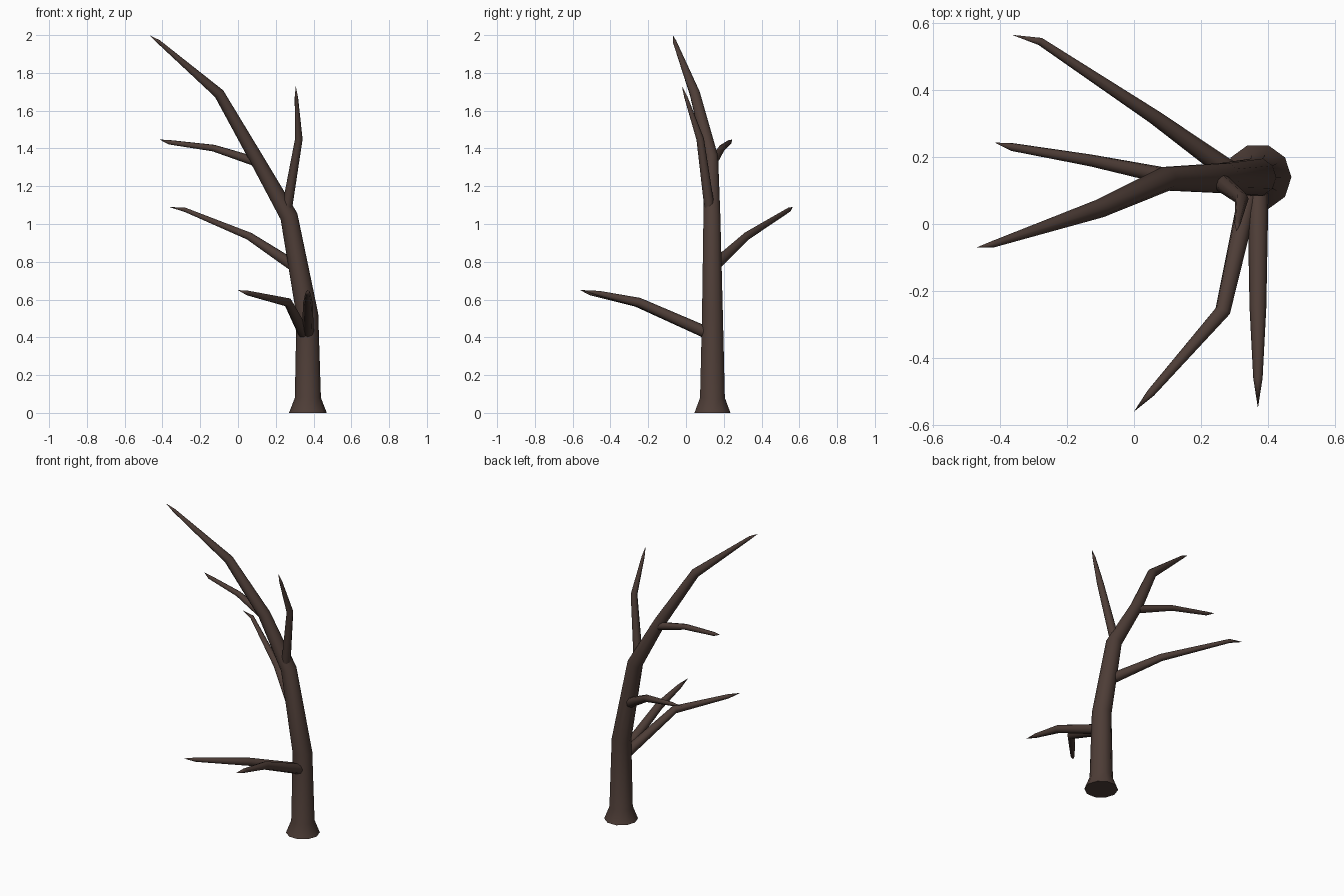
import bpy, bmesh, math
from mathutils import Vector

cube = bpy.data.objects.get("Cube")
if cube:
    bpy.data.objects.remove(cube, do_unlink=True)

bark = bpy.data.materials.new("dark_brown_bark")
bark.use_nodes = True
bark_colour = (0.076, 0.047, 0.038, 1)
bark.diffuse_color = bark_colour
bsdf = bark.node_tree.nodes["Principled BSDF"]
bsdf.inputs["Base Color"].default_value = bark_colour
bsdf.inputs["Roughness"].default_value = 0.9


def limb(name, path, sides):
    """Tapered tube along (x, y, z, radius) points; radius 0 makes a pointed tip."""
    points = [Vector(p[:3]) for p in path]
    steps = [(b - a).normalized() for a, b in zip(points, points[1:])]
    tangents = [steps[0]]
    tangents += [(a + b).normalized() for a, b in zip(steps, steps[1:])]
    tangents.append(steps[-1])

    bm = bmesh.new()
    up = Vector((0, 0, 1))
    axis_u = up.rotation_difference(tangents[0]) @ Vector((1, 0, 0))
    rings = []
    for i, (point, tangent) in enumerate(zip(points, tangents)):
        if i:
            axis_u = tangents[i - 1].rotation_difference(tangent) @ axis_u
        axis_v = tangent.cross(axis_u)
        radius = path[i][3]
        if radius == 0:
            rings.append([bm.verts.new(point)] * sides)
            continue
        angles = [math.tau * k / sides for k in range(sides)]
        rings.append([bm.verts.new(point + radius * (math.cos(a) * axis_u + math.sin(a) * axis_v))
                      for a in angles])

    bm.faces.new(rings[0][::-1])
    for low, high in zip(rings, rings[1:]):
        for k in range(sides):
            n = (k + 1) % sides
            corners = [low[k], low[n], high[n], high[k]]
            bm.faces.new(list(dict.fromkeys(corners)))
    bm.normal_update()

    mesh = bpy.data.meshes.new(name)
    bm.to_mesh(mesh)
    bm.free()
    mesh.materials.append(bark)
    obj = bpy.data.objects.new(name, mesh)
    bpy.context.collection.objects.link(obj)
    bpy.ops.object.select_all(action='DESELECT')
    obj.select_set(True)
    bpy.context.view_layer.objects.active = obj
    bpy.ops.object.shade_smooth_by_angle(angle=math.radians(50))


# Leaning trunk with a flared foot
limb("trunk", [
    (0.37, 0.14, 0, 0.1), (0.37, 0.14, 0.08, 0.069), (0.367, 0.14, 0.52, 0.058),
    (0.27, 0.137, 1.04, 0.047), (0.095, 0.135, 1.35, 0.037),
    (-0.1, 0.047, 1.69, 0.028), (-0.42, -0.06, 1.965, 0.01),
    (-0.47, -0.07, 2, 0)], 10)

# Side branches, each rooted inside the trunk
limb("low_front_branch", [
    (0.37, 0.12, 0.42, 0.032), (0.37, -0.25, 0.585, 0.025),
    (0.37, -0.46, 0.632, 0.014), (0.37, -0.55, 0.65, 0)], 8)
limb("low_right_branch", [
    (0.35, 0.12, 0.42, 0.032), (0.265, -0.26, 0.585, 0.024),
    (0.05, -0.505, 0.635, 0.013), (0, -0.56, 0.65, 0)], 8)
limb("back_branch", [
    (0.31, 0.14, 0.77, 0.033), (0.06, 0.32, 0.935, 0.022),
    (-0.28, 0.545, 1.075, 0.012), (-0.365, 0.565, 1.09, 0)], 8)
limb("right_branch", [
    (0.11, 0.14, 1.325, 0.026), (-0.13, 0.19, 1.402, 0.018),
    (-0.365, 0.23, 1.433, 0.012), (-0.415, 0.243, 1.447, 0)], 8)
limb("upper_branch", [
    (0.255, 0.128, 1.06, 0.028), (0.322, 0.075, 1.45, 0.02),
    (0.309, 0.0, 1.67, 0.009), (0.306, -0.022, 1.73, 0)], 8)
